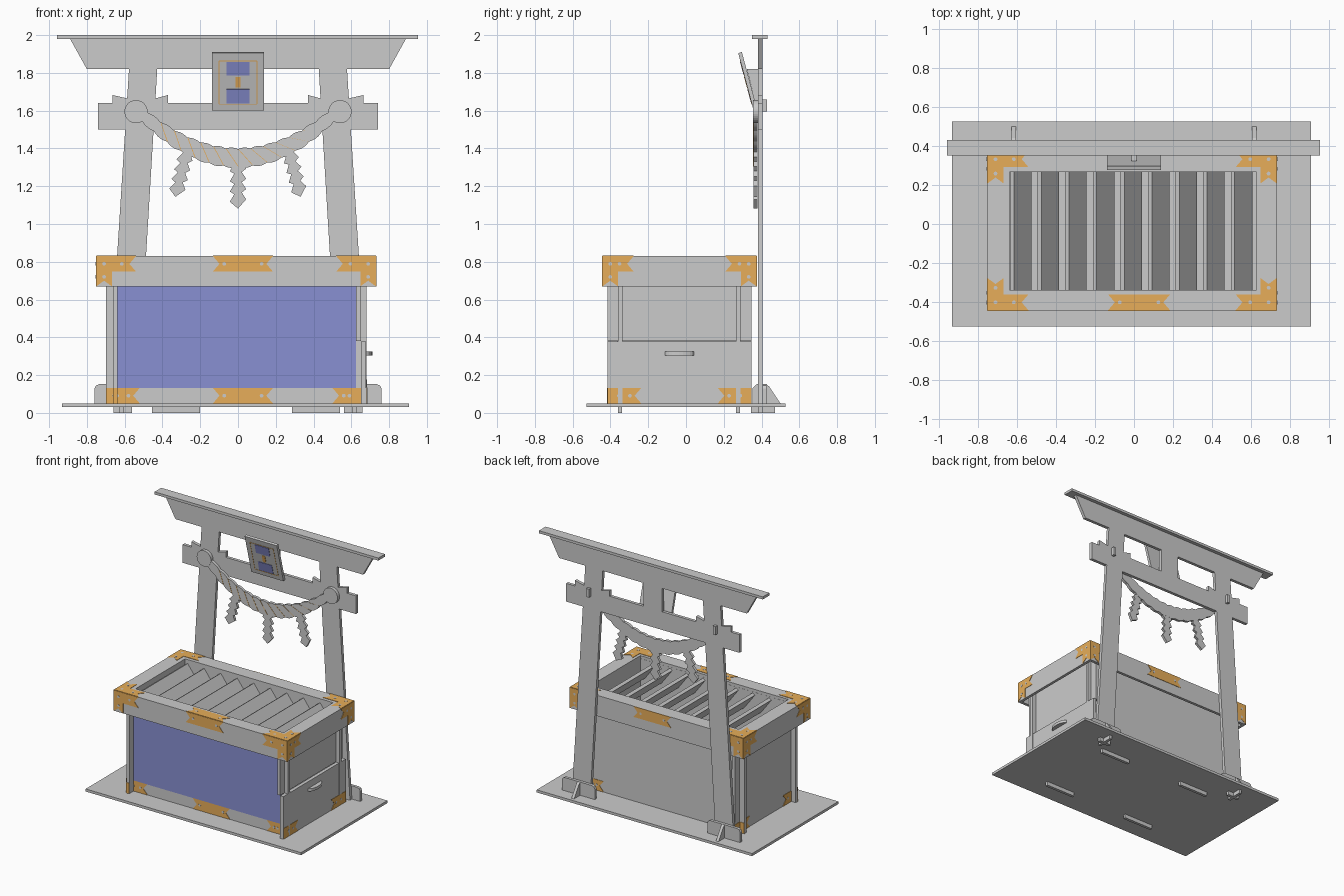
import bpy, bmesh, math
from mathutils import Matrix, Vector

if "Cube" in bpy.data.objects:
    bpy.data.objects.remove(bpy.data.objects["Cube"])


def material(name, col):
    m = bpy.data.materials.new(name)
    m.diffuse_color = (*col, 1)
    m.use_nodes = True
    m.node_tree.nodes["Principled BSDF"].inputs["Base Color"].default_value = m.diffuse_color
    return m


GOLD = material("gold", (0.80, 0.42, 0.10))
BLUE = material("blue", (0.25, 0.28, 0.65))
MAP = {"x": lambda u, v, w: (w, u, v),
       "y": lambda u, v, w: (u, w, v),
       "z": lambda u, v, w: (u, v, w)}


def sheet(name, pts, axis, lo, hi, mat=None, matrix=None):
    """Flat outline extruded along one axis."""
    bm = bmesh.new()
    f = bm.faces.new([bm.verts.new(MAP[axis](u, v, lo)) for u, v in pts])
    r = bmesh.ops.extrude_face_region(bm, geom=[f])
    d = Vector(MAP[axis](0, 0, hi - lo))
    for e in r["geom"]:
        if isinstance(e, bmesh.types.BMVert):
            e.co += d
    bmesh.ops.recalc_face_normals(bm, faces=bm.faces)
    if matrix:
        bm.transform(matrix)
    me = bpy.data.meshes.new(name)
    bm.to_mesh(me)
    bm.free()
    ob = bpy.data.objects.new(name, me)
    bpy.context.collection.objects.link(ob)
    if mat:
        me.materials.append(mat)
    return ob


def rect(u0, u1, v0, v1):
    return [(u0, v0), (u1, v0), (u1, v1), (u0, v1)]


def box(name, x0, x1, y0, y1, z0, z1, mat=None, matrix=None):
    return sheet(name, rect(x0, x1, y0, y1), "z", z0, z1, mat, matrix)


def circle(u, v, r, n=24):
    return [(u + r * math.cos(i * math.tau / n), v + r * math.sin(i * math.tau / n)) for i in range(n)]


def fitting(name, pts, holes, axis, pos, out):
    """Thin gold plate lying on a surface, with small grey nail heads."""
    a, b = sorted((pos, pos + out * 0.003))
    sheet(name, pts, axis, a, b, GOLD)
    for u, v in holes:
        a, b = sorted((pos, pos + out * 0.004))
        sheet("nail_head", circle(u, v, 0.01, 10), axis, a, b)


def corner_l(name, cu, cv, su, sv, a, leg, axis, pos, out, w=0.082):
    p = [(0, 0), (a, 0), (a - .035, w / 2), (a, w), (w, w), (w, leg), (w / 2, leg - .03), (0, leg)]
    h = [(w / 2, w / 2), (a - .075, w / 2), (w / 2, leg - .05)]
    t = lambda q: [(cu + su * u, cv + sv * v) for u, v in q]
    fitting(name, t(p), t(h), axis, pos, out)


def strip(name, u0, u1, v0, v1, axis, pos, out, ends=(0, 1)):
    m, d = (v0 + v1) / 2, 0.035
    p = [(u0, v0), (u1, v0)] + ([(u1 - d, m)] if ends[1] else []) + [(u1, v1), (u0, v1)]
    p += [(u0 + d, m)] if ends[0] else []
    fitting(name, p, [(u0 + .06, m), (u1 - .06, m)], axis, pos, out)


# ---- base plate and wall tabs
box("base_plate", -0.932, 0.906, -0.526, 0.526, 0.03, 0.05)
for y in (-0.36, 0.265):
    for x0, x1 in ((-0.455, -0.2), (0.285, 0.54)):
        box("wall_tab", x0, x1, y, y + .022, 0, 0.03)

# ---- offering box: interlocking walls
box("front_wall", -0.70, 0.68, -0.36, -0.337, 0.05, 0.808)
box("back_wall", -0.70, 0.68, 0.265, 0.288, 0.05, 0.808)
box("left_wall", -0.66, -0.637, -0.415, 0.347, 0.05, 0.808)
box("right_wall", 0.626, 0.650, -0.415, 0.347, 0.38, 0.808)
box("side_door", 0.650, 0.677, -0.415, 0.347, 0.05, 0.378)
box("front_panel", -0.637, 0.626, -0.363, -0.36, 0.132, 0.67, BLUE)
handle = [(0.675 + .036 * math.sin(math.pi * i / 12), -0.035 - 0.078 * math.cos(math.pi * i / 12)) for i in range(13)]
sheet("door_handle", handle, "z", 0.304, 0.325)

# ---- lid: skirt boards and top frame
LX0, LX1, LY0, LY1 = -0.75, 0.73, -0.442, 0.373
t = 0.022
box("lid_front", LX0, LX1, LY0, LY0 + t, 0.67, 0.808)
box("lid_back", LX0, LX1, LY1 - t, LY1, 0.67, 0.808)
box("lid_left", LX0, LX0 + t, LY0 + t, LY1 - t, 0.67, 0.808)
box("lid_right", LX1 - t, LX1, LY0 + t, LY1 - t, 0.67, 0.808)
box("lid_top_front", LX0, LX1, LY0, -0.338, 0.808, 0.83)
box("lid_top_back", LX0, LX1, 0.265, LY1, 0.808, 0.83)
box("lid_top_left", LX0, -0.637, -0.338, 0.265, 0.808, 0.83)
box("lid_top_right", 0.626, LX1, -0.338, 0.265, 0.808, 0.83)

# ---- slanted slats
for i in range(9):
    x = -0.615 + 0.1413 * i
    sheet("slat", [(x, .80), (x + .09, .68), (x + .07, .667), (x - .02, .787)], "y", -0.337, 0.265)

# ---- gold fittings on the lid
for cx, sx in ((LX0, 1), (LX1, -1)):
    for cy, sy in ((LY0, 1), (LY1, -1)):
        corner_l("lid_top_corner", cx, cy, sx, sy, 0.21, 0.165, "z", 0.83, 1)
        corner_l("lid_face_corner", cx, 0.83, sx, -1, 0.21, 0.16, "y", cy, -sy)
        corner_l("lid_side_corner", cy, 0.83, sy, -1, 0.165, 0.16, "x", cx, -sx)
strip("lid_front_centre", -0.133, 0.185, 0.748, 0.83, "y", LY0, -1, (1, 1))
strip("lid_back_centre", -0.133, 0.185, 0.748, 0.83, "y", LY1, 1, (1, 1))
strip("lid_top_centre", -0.133, 0.185, LY0, LY0 + .082, "z", 0.83, 1, (1, 1))

# ---- gold fittings at the foot of the box
for y, o in ((-0.36, -1), (0.288, 1)):
    strip("foot_left", -0.70, -0.52, 0.05, 0.132, "y", y, o, (0, 1))
    strip("foot_right", 0.50, 0.65, 0.05, 0.132, "y", y, o, (1, 0))
strip("foot_centre", -0.133, 0.185, 0.05, 0.132, "y", -0.36, -1, (1, 1))
for x, o in ((-0.66, -1), (0.677, 1)):
    strip("foot_side_front", -0.415, -0.237, 0.05, 0.132, "x", x, o, (0, 1))
    strip("foot_side_back", 0.168, 0.347, 0.05, 0.132, "x", x, o, (1, 0))
box("foot_edge_left", -0.66, -0.637, -0.418, -0.415, 0.05, 0.132, GOLD)

# ---- gate: posts, tie beam, top beams (one flat sheet plus a cap)
G0, G1 = 0.380, 0.404
xo = lambda z: 0.640 - 0.0636 * (z - 0.83)
xi = lambda z: 0.487 - 0.0600 * (z - 0.83)
for s in (-1, 1):
    m = lambda p: [(s * u, v) for u, v in p]
    sheet("gate_post", m([(xi(.05), .05), (xo(.05), .05), (xo(1.82), 1.82), (xi(1.82), 1.82)]), "y", G0, G1)
    sheet("tie_beam_end", m([(.74, 1.5), (xo(1.5), 1.5), (xo(1.665), 1.665), (.665, 1.683), (.665, 1.64), (.74, 1.64)]), "y", G0, G1)
    # foot bar, gusset and tabs
    sheet("foot_bar", m([(.48, .05), (.76, .05), (.76, .13), (.752, .145), (.735, .152), (.505, .152), (.488, .145), (.48, .13)]), "y", G1, G1 + .022)
    a, b = sorted((s * .605, s * .627))
    sheet("foot_gusset", [(.352, .05), (.50, .05), (.44, .14), (.425, .152), (.375, .152), (.352, .13)], "x", a, b)
    sheet("gusset_tab", rect(.343, .472, 0, .03), "x", a, b)
    sheet("post_tab", m(rect(.56, .66, 0, .03)), "y", G0, G1)
    # rope boss with peg through the post
    sheet("rope_boss", circle(s * .54, 1.595, .061, 32), "y", .355, G0)
    box("rope_peg", s * .54 - .011, s * .54 + .011, .40, .428, 1.595, 1.66)
half = [(xi(1.5), 1.5), (xi(1.665), 1.665), (.37, 1.683), (.37, 1.64)]
sheet("tie_beam_middle", half + [(-u, v) for u, v in reversed(half)], "y", G0, G1)
box("centre_strut", -.08, .08, G0, G1, 1.64, 1.82)
sheet("lintel", [(-.80, 1.82), (.80, 1.82), (.889, 1.98), (-.889, 1.98)], "y", G0, G1)
box("lintel_cap", -.957, .953, .350, .431, 1.98, 2.0)

# ---- tilted plaque
tilt = Matrix.Translation((0, .327, 1.755)) @ Matrix.Rotation(math.radians(15), 4, "X")
box("plaque", -.137, .137, -.01, .01, -.158, .158, None, tilt)
for z0, z1 in ((.037, .11), (-.117, -.04)):
    box("plaque_square", -.06, .06, -.013, -.01, z0, z1, BLUE, tilt)
box("plaque_mark", -.013, .013, -.013, -.01, -.03, .027, GOLD, tilt)
for x in (-.1, .1):
    box("plaque_line", x - .002, x + .002, -.0115, -.01, -.122, .115, GOLD, tilt)
for z in (-.122, .115):
    box("plaque_line", -.1, .1, -.0115, -.01, z - .002, z + .002, GOLD, tilt)
sheet("plaque_bracket", [(G0, 1.82), (.322, 1.82), (.365, 1.65), (G0, 1.62)], "x", -.012, .012)

# ---- hanging rope with scalloped edge
R0, R1, N, TWISTS = .357, .379, 112, 14


def rope(x, side, bump=0.0):
    n = Vector((-1.8 * x, 1)).normalized()
    hw = .046 - .09 * x * x + bump
    return (x + side * n.x * hw, 1.35 + .9 * x * x + side * n.y * hw)


xs = [-.5 + i / N for i in range(N + 1)]
lob = [.008 * abs(math.sin(math.pi * TWISTS * i / N)) for i in range(N + 1)]
sheet("rope", [rope(x, 1, b) for x, b in zip(xs, lob)] + [rope(x, -1, b) for x, b in reversed(list(zip(xs, lob)))], "y", R0, R1)
for i in range(1, TWISTS - 1):
    x = -.5 + i / TWISTS
    a, b = rope(x, 1), rope(x + 1 / TWISTS, -1)
    sheet("rope_strand", [a, (a[0] + .004, a[1]), (b[0] + .004, b[1]), b], "y", R0 - .0015, R0, GOLD)

# ---- zigzag paper streamers
for x, z, k, ang in ((-.275, 1.37, .88, -14), (0, 1.32, .9, 0), (.275, 1.37, .88, 14)):
    left = [p for i in range(4) for p in ((-.022, -.06 * i), (-.048, -.06 * i - .045))]
    right = [p for i in range(4) for p in ((.022, -.06 * i + .01), (.048, -.06 * i - .03))]
    pts = left + [(0, -.265)] + right[::-1]
    c, s = math.cos(math.radians(ang)), math.sin(math.radians(ang))
    sheet("paper_streamer", [(x + k * (c * u - s * v), z + k * (s * u + c * v)) for u, v in pts], "y", R0 + .001, R1 - .001)
